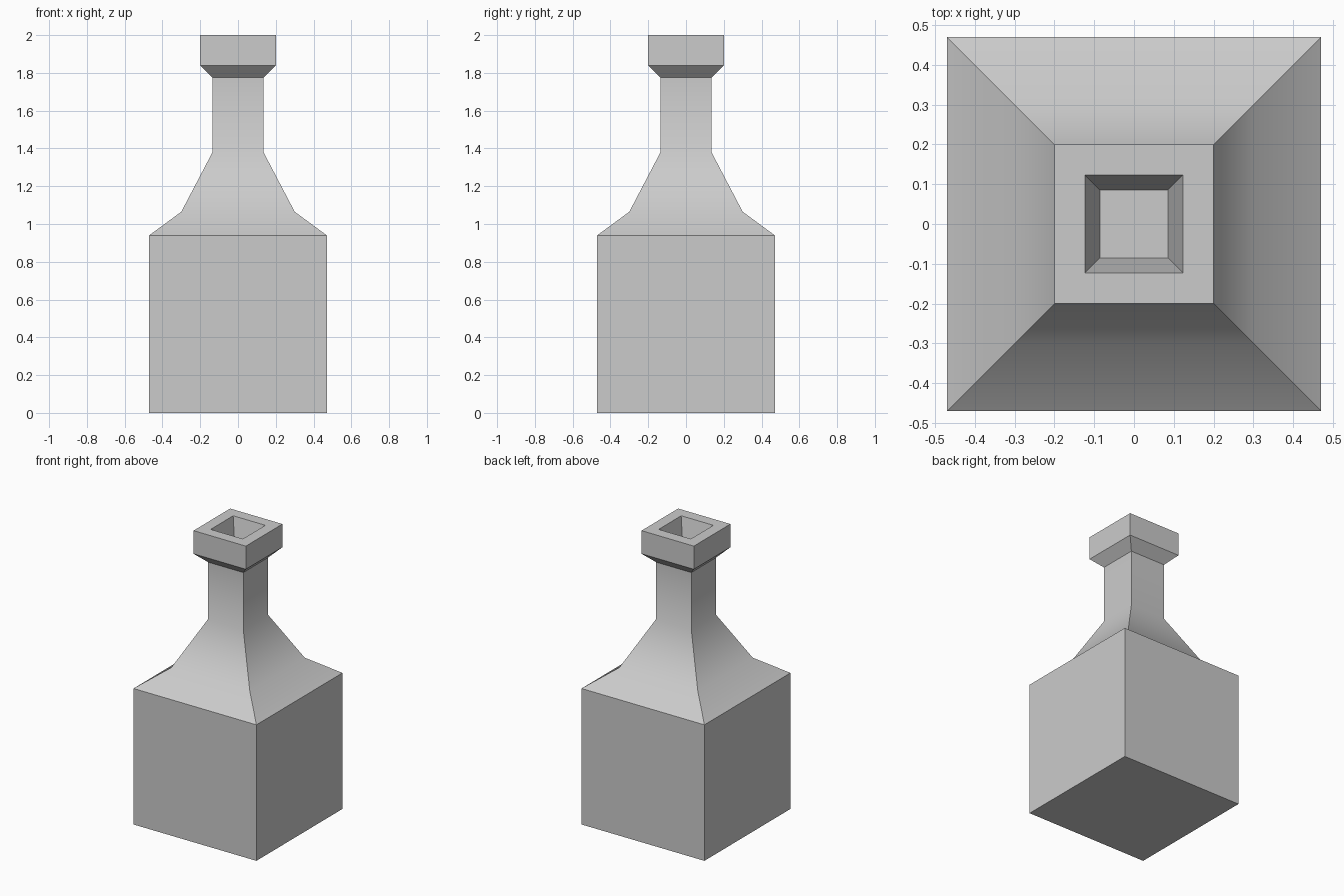
import bpy, bmesh, math

if "Cube" in bpy.data.objects:
    bpy.data.objects.remove(bpy.data.objects["Cube"])

# (half width, height) from the base, up the outside, then down into the mouth
profile = [
    (0.47, 0.0), (0.47, 0.94),      # square body
    (0.30, 1.065), (0.135, 1.38),   # sloped shoulders
    (0.135, 1.775),                 # neck
    (0.20, 1.84), (0.20, 2.0),      # flared lip
    (0.123, 2.0), (0.085, 1.83),    # tapered mouth recess
]

bm = bmesh.new()


def square_ring(r, z):
    return [bm.verts.new((x * r, y * r, z)) for x, y in ((-1, -1), (1, -1), (1, 1), (-1, 1))]


# Skin the rings with four sides, then close the base and mouth floor
rings = [square_ring(r, z) for r, z in profile]
for a, b in zip(rings, rings[1:]):
    for i in range(4):
        j = (i + 1) % 4
        bm.faces.new((a[i], a[j], b[j], b[i]))
bm.faces.new(rings[0][::-1])
bm.faces.new(rings[-1])
bmesh.ops.recalc_face_normals(bm, faces=bm.faces)

mesh = bpy.data.meshes.new("square_bottle")
bm.to_mesh(mesh)
bm.free()
bottle = bpy.data.objects.new("square_bottle", mesh)
bpy.context.collection.objects.link(bottle)

# Soft shading along the shoulders, sharp everywhere else
bpy.context.view_layer.objects.active = bottle
bottle.select_set(True)
bpy.ops.object.shade_smooth_by_angle(angle=math.radians(30))
